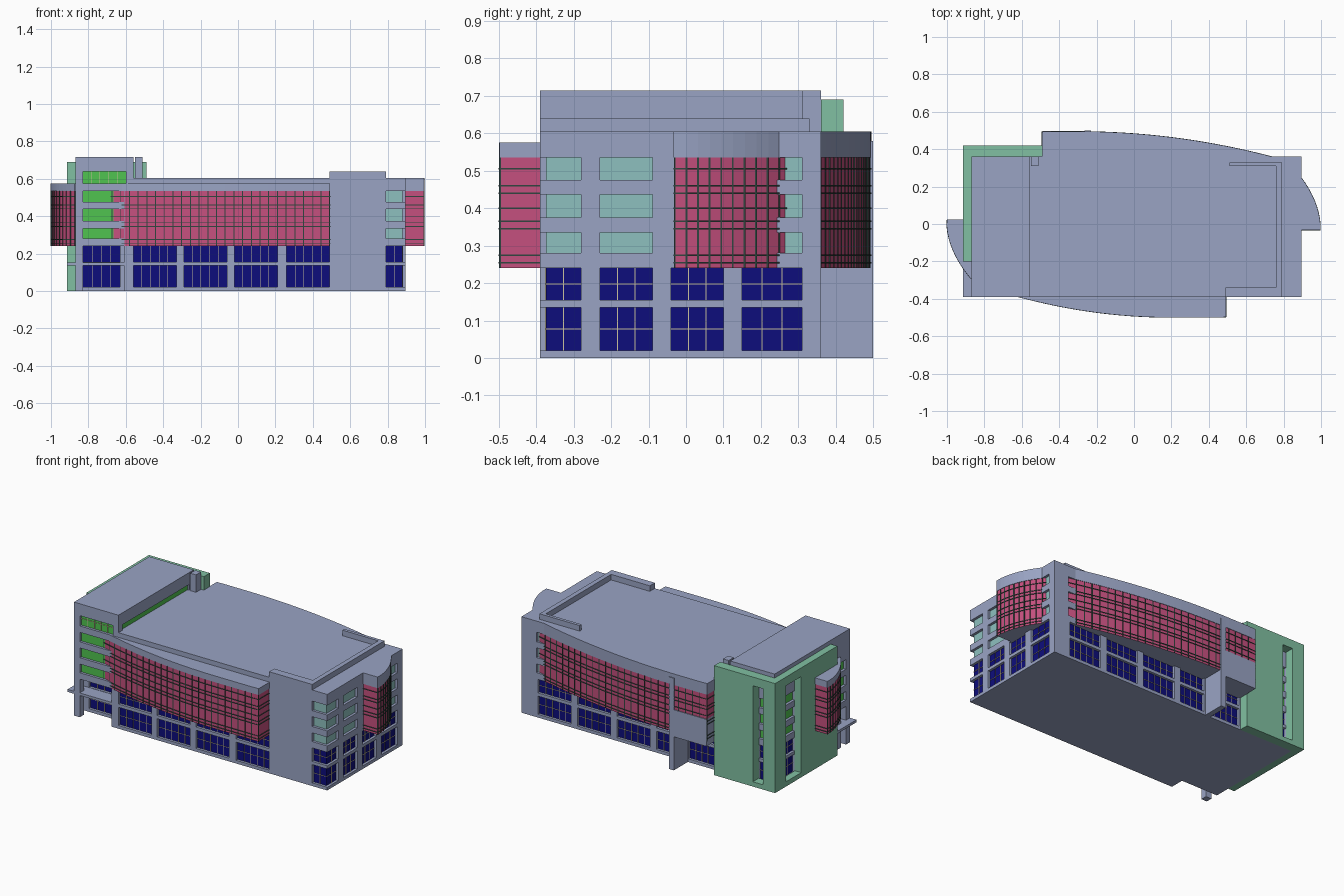
import bpy, bmesh
from mathutils import Vector

cube = bpy.data.objects.get("Cube")
if cube:
    bpy.data.objects.remove(cube, do_unlink=True)


def material(name, r, g, b):
    m = bpy.data.materials.new(name)
    m.use_nodes = True
    m.diffuse_color = (r, g, b, 1)
    m.node_tree.nodes["Principled BSDF"].inputs["Base Color"].default_value = (r, g, b, 1)
    return m


GREY = material("blue_grey_wall", .32, .37, .55)
GREEN = material("pale_green_wall", .22, .53, .36)
PINK = material("pink_glass", .56, .08, .21)
BLUE = material("deep_blue_glass", .004, .004, .2)
TEAL = material("teal_glass", .27, .53, .52)
LIME = material("bright_green_glass", .08, .55, .08)
CREAM = material("cream_mullion", .6, .55, .35)
DARK = material("dark_mullion", .03, .06, .05)


def finish(name, bm, *mats):
    bmesh.ops.recalc_face_normals(bm, faces=bm.faces)
    me = bpy.data.meshes.new(name)
    bm.to_mesh(me)
    bm.free()
    for m in mats:
        me.materials.append(m)
    ob = bpy.data.objects.new(name, me)
    bpy.context.collection.objects.link(ob)
    return ob


def boxes(name, mat, spans):
    """One object made of boxes, each (x0, x1, y0, y1, z0, z1)."""
    bm = bmesh.new()
    for s in spans:
        vs = bmesh.ops.create_cube(bm, size=1)["verts"]
        for v in vs:
            v.co = [s[2 * i] if v.co[i] < 0 else s[2 * i + 1] for i in range(3)]
    return finish(name, bm, mat)


def cut(ob, spans):
    """Subtract boxes from an object."""
    cutter = boxes("cutter", ob.data.materials[0], spans)
    mod = ob.modifiers.new("openings", 'BOOLEAN')
    mod.operation, mod.solver, mod.object = 'DIFFERENCE', 'EXACT', cutter
    bpy.context.view_layer.objects.active = ob
    bpy.ops.object.modifier_apply(modifier=mod.name)
    bpy.data.objects.remove(cutter, do_unlink=True)


def prism(name, outline, layers, mats, cap=0):
    """Extrude an outline between each (z0, z1); undersides take material cap."""
    bm = bmesh.new()
    for z0, z1 in layers:
        low = [bm.verts.new((x, y, z0)) for x, y in outline]
        high = [bm.verts.new((x, y, z1)) for x, y in outline]
        bm.faces.new(low).material_index = cap
        bm.faces.new(high)
        for i in range(len(low)):
            j = (i + 1) % len(low)
            bm.faces.new((low[i], low[j], high[j], high[i]))
    return finish(name, bm, *mats)


def offset(path, d):
    """Push a counter-clockwise path outwards by d."""
    out = []
    for i, p in enumerate(path):
        a = Vector(path[max(i - 1, 0)])
        b = Vector(path[min(i + 1, len(path) - 1)])
        t = (b - a).normalized()
        out.append((p[0] + t.y * d, p[1] - t.x * d))
    return out


# Main block with the open entrance corner
X0, X1, Y0, Y1, ROOF = -.87, .895, -.39, .36, .605
FLOORS = [(.28, .335), (.375, .437), (.475, .535)]
LOW = [(.02, .135), (.155, .24)]
body = boxes("main_block", GREY, [(X0, X1, Y0, Y1, 0, ROOF)])
cut(body, [(-1, -.61, -.5, -.30, -.1, .24)])
DEPTH = .02


def facade(name, axis, sign, plane, windows):
    """Cut recessed windows (u0, u1, z0, z1, glass) and fit panes and mullions."""
    lo, hi = (Y0, Y1) if axis == 'x' else (X0, X1)

    def span(u0, u1, d0, d1, z0, z1):
        a, b = sorted((plane + sign * d0, plane + sign * d1))
        return (a, b, u0, u1, z0, z1) if axis == 'x' else (u0, u1, a, b, z0, z1)

    cut(body, [span(u0, u1, -DEPTH, .04, z0, z1) for u0, u1, z0, z1, m in windows])
    panes, bars = {}, []
    for u0, u1, z0, z1, glass in windows:
        u0, u1 = max(u0, lo + .016), min(u1, hi - .016)
        panes.setdefault(glass, []).append(span(u0, u1, -DEPTH - .002, -DEPTH + .004, z0, z1))
        if glass is TEAL or (glass is LIME and z0 < .5):
            continue
        n = max(2, round((u1 - u0) / .046))
        for i in range(1, n):
            u = u0 + (u1 - u0) * i / n
            bars.append(span(u - .0015, u + .0015, -DEPTH, -DEPTH + .007, z0, z1))
        z = z0 + (z1 - z0) * .5
        bars.append(span(u0, u1, -DEPTH, -DEPTH + .007, z - .001, z + .001))
    for glass, spans in panes.items():
        boxes(name + "_" + glass.name, glass, spans)
    if bars:
        boxes(name + "_mullions", CREAM, bars)


def grid(us, zs, glass):
    return [(a, b, c, d, glass) for a, b in us for c, d in zs]


# Windows on every side
facade("front", 'y', -1, Y0,
       grid([(-.56, -.33), (-.29, -.06), (-.02, .21), (.26, .49), (.79, .92)], LOW, BLUE)
       + grid([(.79, .92)], FLOORS, TEAL)
       + grid([(-.83, -.61)], FLOORS, LIME) + [(-.83, -.6, .575, .66, LIME)])
facade("right", 'x', 1, X1,
       grid([(-.42, -.28), (-.23, -.09), (-.04, .10), (.15, .31)], LOW, BLUE)
       + grid([(-.42, -.28), (-.23, -.09), (.2, .31)], FLOORS, TEAL))
facade("back", 'y', 1, Y1,
       grid([(.55, .78), (.275, .505), (0, .23), (-.22, -.045), (-.48, -.27), (-.83, -.76)], LOW, BLUE)
       + grid([(.64, .79)], FLOORS, TEAL) + grid([(-.83, -.76)], FLOORS, LIME))
facade("left", 'x', -1, X0,
       grid([(.16, .31)], LOW, BLUE) + grid([(.16, .31), (-.35, -.23)], FLOORS, LIME))
facade("entrance", 'y', -1, -.30, grid([(-.83, -.63)], LOW, BLUE))


# Curved glass bays: a parabola from its apex, closed by a straight end
def parabola(start, stop, apex, k, n):
    pts = []
    for i in range(n + 1):
        u = start + (stop - start) * i / n
        pts.append((u, k * max(0, apex - u) ** 2))
    return pts


def bay(name, path, base, top):
    prism(name + "_glass", path + base, [(.24, .54)], (PINK, GREY), 1)
    prism(name + "_crown", offset(path, .003) + base, [(.535, top)], (GREY,))
    rails = [(z - .002, z + .002) for z in (.255, .275, .345, .365, .40, .44, .46, .505)]
    prism(name + "_rails", offset(path, .004) + base, rails, (DARK,))
    boxes(name + "_posts", DARK, [(x - .0025, x + .0025, y - .0025, y + .0025, .24, .535)
                                  for x, y in path[1:]])


long_front = [(u, -.497 + d) for u, d in parabola(-.72, .49, .2, .164, 26)]
bay("front_bay", long_front + [(.49, -.36)], [(.49, -.3), (-.72, -.3)], .575)

long_back = [(-u, .492 - d) for u, d in parabola(-.78, .49, .3, .125, 26)]
bay("back_bay", long_back + [(-.49, .35)], [(-.49, .3), (.78, .3)], ROOF)

side = parabola(-.28, .03, .03, 1.34, 10)
bay("right_bay", [(.87, -.03)] + [(.995 - d, -u) for u, d in reversed(side)],
    [(.84, .28), (.84, -.03)], ROOF)
bay("left_bay", [(-.85, .02)] + [(d - 1, u - .01) for u, d in reversed(side)],
    [(-.84, -.29), (-.84, .02)], .575)

# Roof parapet
boxes("roof_parapet", GREY, [
    (.49, .79, Y0, -.34, .60, .64),
    (.76, .79, Y0, .33, .60, .64),
    (.51, .79, .31, .33, .60, .64)])

# Penthouse, its posts and the small chimney
boxes("penthouse_room", GREY, [(X0, -.575, -.365, Y1, .60, .65)])
boxes("penthouse_roof", GREY, [(X0, -.56, Y0, Y1, .64, .715)])
boxes("penthouse_posts", GREY, [
    (X0, -.83, Y0, -.35, .60, .65),
    (-.60, -.56, Y0, -.35, .575, .65),
    (-.60, -.56, .31, Y1, .60, .65)])
boxes("penthouse_side_glass", LIME, [(-.576, -.57, -.35, .31, .605, .64)])
boxes("chimney", GREY, [(-.55, -.51, .31, Y1, .60, .715)])

# Entrance pillar and canopy
boxes("entrance_pillar", GREY, [(X0, -.83, Y0, -.35, 0, .25)])
boxes("entrance_canopy", GREY, [(-.915, -.61, Y0, -.20, .137, .153)])

# Pale green corner wall with tall slots
back_wall = boxes("green_back_wall", GREEN, [(-.915, -.49, Y1, .42, 0, .69)])
cut(back_wall, [(-.83, -.76, .3, .5, .03, .635)])
left_wall = boxes("green_left_wall", GREEN, [(-.915, X0, -.20, Y1, 0, .69)])
cut(left_wall, [(-1, -.8, .16, .31, .03, .635)])

# Rear pier and link box
boxes("rear_pier", GREY, [(-.265, -.23, .35, .50, 0, .58)])
boxes("rear_link_box", GREY, [(-.49, -.265, .35, .497, .21, .38)])
